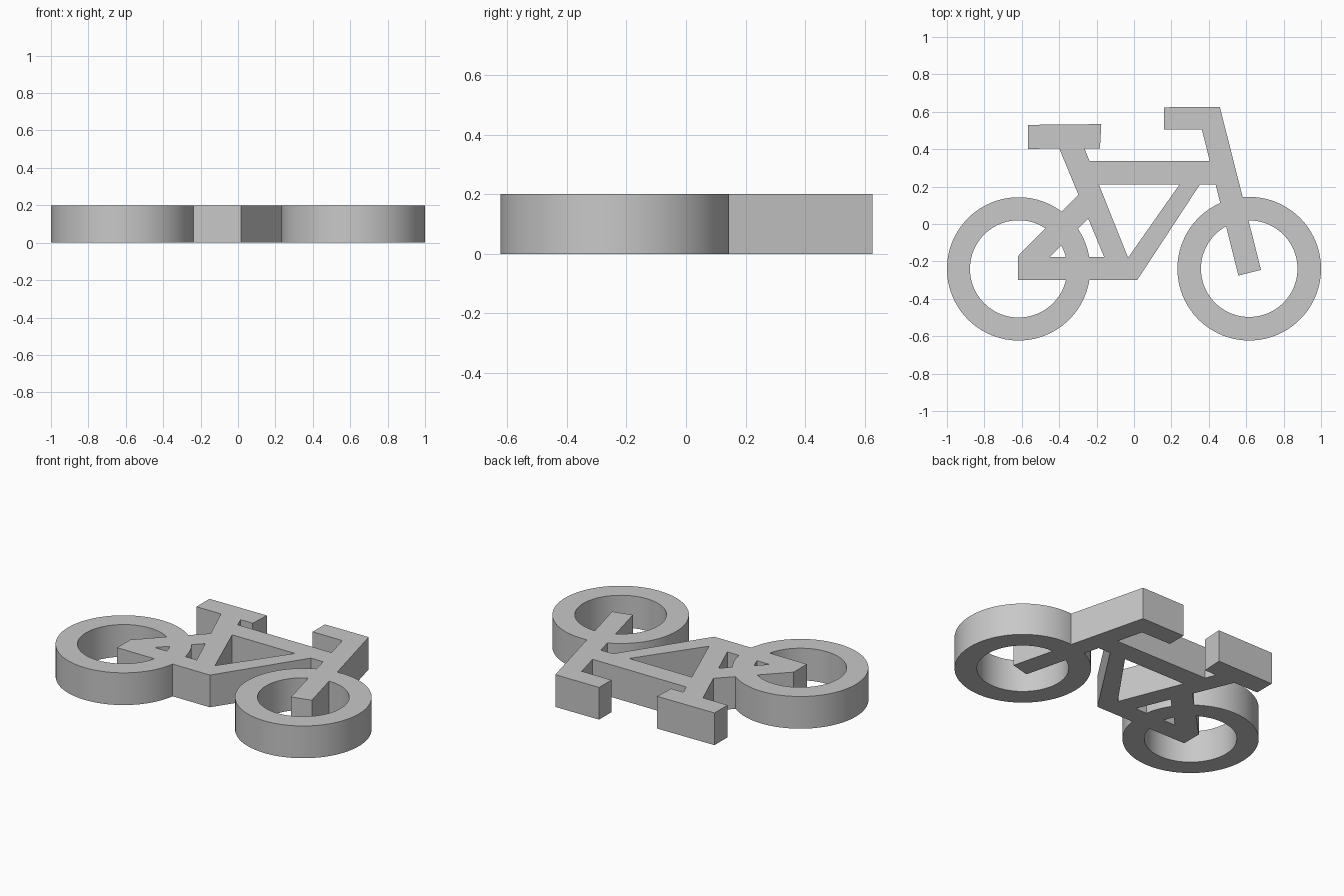
import bpy
import bmesh
import math
from mathutils import Vector

THICKNESS = 0.2
WHEEL_STEPS = 96

cube = bpy.data.objects.get("Cube")
if cube:
    bpy.data.objects.remove(cube, do_unlink=True)

grey = bpy.data.materials.new("plain grey")
grey.use_nodes = True
colour = (0.58, 0.58, 0.58, 1)
grey.diffuse_color = colour
grey.node_tree.nodes["Principled BSDF"].inputs["Base Color"].default_value = colour


def add_object(name, bm):
    bmesh.ops.recalc_face_normals(bm, faces=bm.faces)
    mesh = bpy.data.meshes.new(name)
    bm.to_mesh(mesh)
    bm.free()
    mesh.materials.append(grey)
    obj = bpy.data.objects.new(name, mesh)
    bpy.context.collection.objects.link(obj)
    return obj


def slab(name, outline):
    """Extrude a flat outline to the common thickness."""
    bm = bmesh.new()
    face = bm.faces.new([bm.verts.new((x, y, 0)) for x, y in outline])
    result = bmesh.ops.extrude_face_region(bm, geom=[face])
    top = [v for v in result["geom"] if isinstance(v, bmesh.types.BMVert)]
    bmesh.ops.translate(bm, verts=top, vec=(0, 0, THICKNESS))
    return add_object(name, bm)


def wheel(name, x, y, outer, inner):
    """Spin a rectangular section into a thick ring."""
    bm = bmesh.new()
    corners = [(inner, 0), (outer, 0), (outer, THICKNESS), (inner, THICKNESS)]
    verts = [bm.verts.new((x + r, y, z)) for r, z in corners]
    edges = [bm.edges.new((verts[i], verts[(i + 1) % 4])) for i in range(4)]
    bmesh.ops.spin(bm, geom=verts + edges, cent=Vector((x, y, 0)), axis=(0, 0, 1),
                   angle=math.tau, steps=WHEEL_STEPS, use_merge=True)
    bmesh.ops.remove_doubles(bm, verts=bm.verts, dist=0.0001)
    obj = add_object(name, bm)
    bpy.ops.object.select_all(action="DESELECT")
    obj.select_set(True)
    bpy.context.view_layer.objects.active = obj
    bpy.ops.object.shade_smooth_by_angle(angle=math.radians(30))
    return obj


# Wheels
wheel("rear_wheel", -0.617, -0.24, 0.383, 0.26)
wheel("front_wheel", 0.616, -0.239, 0.384, 0.258)

# Frame tubes
slab("chain_stay", [(-0.62, -0.3), (0.017, -0.3), (-0.032, -0.177), (-0.62, -0.177)])
slab("seat_stay", [(-0.62, -0.177), (-0.45, -0.177), (-0.22, 0.053), (-0.26, 0.195), (-0.62, -0.171)])
slab("seat_tube", [(-0.15, -0.2), (-0.024, -0.2), (-0.267, 0.41), (-0.402, 0.41)])
slab("top_tube", [(-0.3, 0.211), (0.45, 0.211), (0.45, 0.338), (-0.3, 0.338)])
slab("down_tube", [(-0.116, -0.3), (0.017, -0.3), (0.355, 0.215), (0.246, 0.215)])

# Steering and seat
slab("front_fork", [(0.558, -0.276), (0.679, -0.245), (0.459, 0.626), (0.333, 0.626)])
slab("handlebar", [(0.16, 0.504), (0.46, 0.504), (0.459, 0.626), (0.16, 0.624)])
slab("saddle", [(-0.567, 0.402), (-0.182, 0.404), (-0.175, 0.534), (-0.567, 0.53)])
